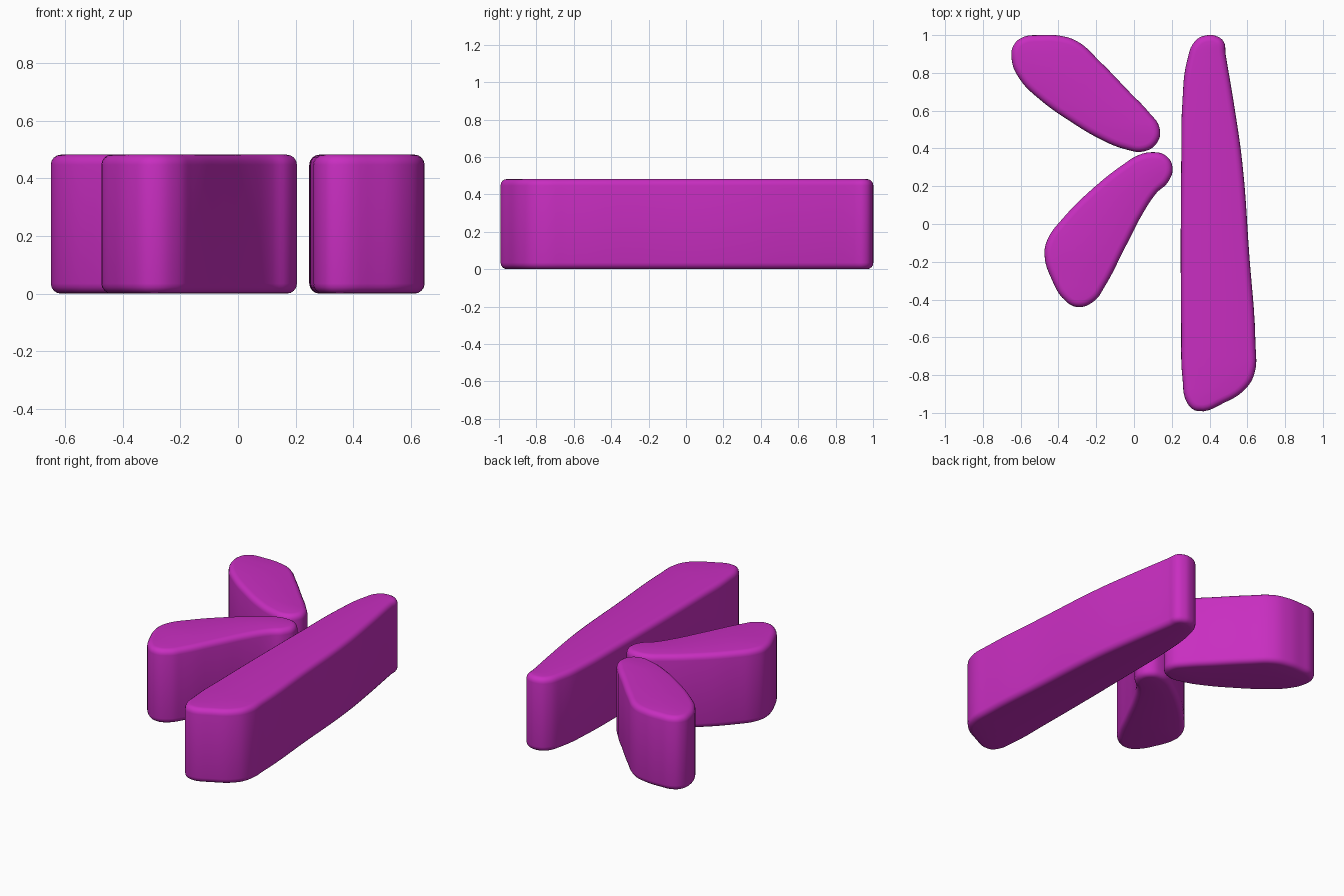
import bpy

HEIGHT = 0.482
ROUND = 0.035

cube = bpy.data.objects.get("Cube")
if cube:
    bpy.data.objects.remove(cube, do_unlink=True)

# Single flat colour shared by all the blocks
magenta = bpy.data.materials.new("magenta")
magenta.use_nodes = True
colour = (0.58, 0.027, 0.53, 1.0)
magenta.diffuse_color = colour
magenta.node_tree.nodes["Principled BSDF"].inputs["Base Color"].default_value = colour


def rounded_block(name, outline):
    """Extrude a smooth closed outline into a slab with rounded rims."""
    curve = bpy.data.curves.new(name, "CURVE")
    curve.dimensions = "2D"
    curve.fill_mode = "BOTH"
    curve.resolution_u = 5
    curve.extrude = HEIGHT / 2 - ROUND
    curve.bevel_depth = ROUND
    curve.bevel_resolution = 3
    curve.offset = -ROUND  # keeps the outer wall on the outline

    spline = curve.splines.new("BEZIER")
    spline.bezier_points.add(len(outline) - 1)
    spline.use_cyclic_u = True
    for point, (x, y) in zip(spline.bezier_points, outline):
        point.co = (x, y, 0)
        point.handle_left_type = point.handle_right_type = "AUTO"

    block = bpy.data.objects.new(name, curve)
    bpy.context.collection.objects.link(block)
    block.location.z = HEIGHT / 2
    curve.materials.append(magenta)

    # Turn the curve into a clean, smooth-shaded mesh
    bpy.ops.object.select_all(action="DESELECT")
    block.select_set(True)
    bpy.context.view_layer.objects.active = block
    bpy.ops.object.convert(target="MESH")
    block = bpy.context.view_layer.objects.active
    block.name = name
    bpy.ops.object.mode_set(mode="EDIT")
    bpy.ops.mesh.select_all(action="SELECT")
    bpy.ops.mesh.remove_doubles(threshold=0.0005)
    bpy.ops.mesh.normals_make_consistent(inside=False)
    bpy.ops.object.mode_set(mode="OBJECT")
    bpy.ops.object.shade_smooth_by_angle()
    return block


# Long tapering bar
rounded_block("long_bar", [
    (.39, 1), (.325, .97), (.28, .86), (.257, .66), (.25, .3),
    (.25, -.55), (.257, -.82), (.283, -.95), (.336, -.99),
    (.48, -.945), (.59, -.873), (.638, -.79), (.643, -.63),
    (.61, -.16), (.574, .32), (.53, .63), (.485, .9), (.475, .965), (.44, .993),
])

# Rear petal, pointing back and to the right
rounded_block("rear_petal", [
    (-.5, 1), (-.395, .997), (-.3, .967), (-.18, .86), (-.025, .7),
    (.08, .59), (.135, .51), (.125, .435), (.055, .385), (-.05, .397),
    (-.18, .45), (-.34, .545), (-.5, .66), (-.605, .767),
    (-.648, .873), (-.635, .95), (-.585, .99),
])

# Front petal, pointing forward and to the right
rounded_block("front_petal", [
    (.093, .38), (.167, .363), (.204, .3), (.18, .222), (.12, .165),
    (.055, .07), (-.05, -.13), (-.156, -.333), (-.21, -.407),
    (-.294, -.44), (-.36, -.41), (-.437, -.29), (-.474, -.16),
    (-.457, -.08), (-.38, .026), (-.21, .195), (-.05, .32), (.02, .363),
])
